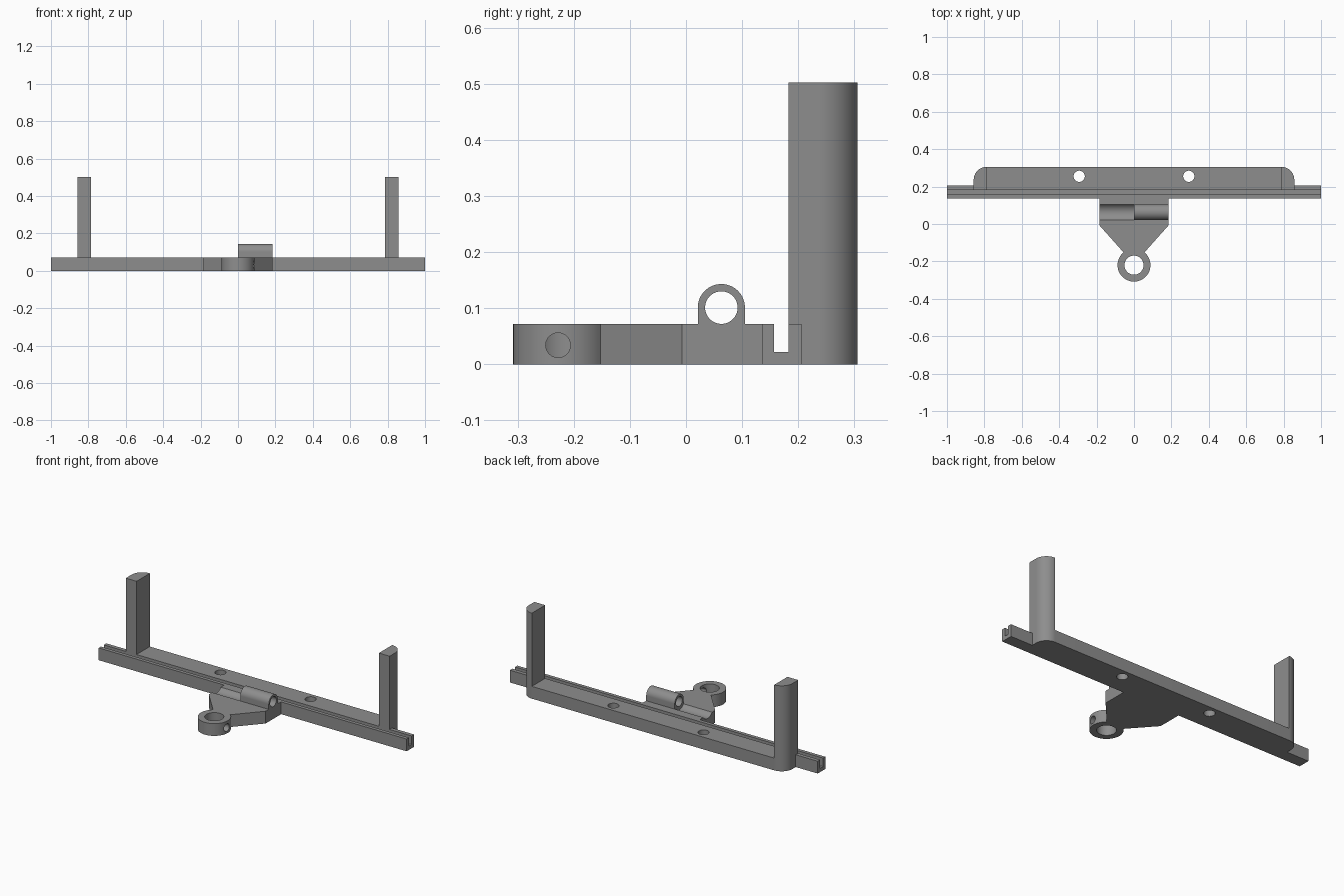
import bpy, bmesh, math
from mathutils import Matrix

if "Cube" in bpy.data.objects:
    bpy.data.objects.remove(bpy.data.objects["Cube"])

H = 0.072  # base thickness
grey = bpy.data.materials.new("grey plastic")
grey.diffuse_color = (0.27, 0.27, 0.27, 1)
grey.use_nodes = True
grey.node_tree.nodes["Principled BSDF"].inputs["Base Color"].default_value = grey.diffuse_color


def arc(cx, cy, r, a0, a1, n=24):
    """Points on an arc, angles in degrees."""
    return [(cx + r * math.cos(math.radians(a0 + (a1 - a0) * i / n)),
             cy + r * math.sin(math.radians(a0 + (a1 - a0) * i / n))) for i in range(n + 1)]


def extrude(name, outline, lo, hi, axis="Z"):
    """Extrude an (x, y) outline along z, or a (y, z) outline along x."""
    bm = bmesh.new()
    place = (lambda p: (p[0], p[1], lo)) if axis == "Z" else (lambda p: (lo, p[0], p[1]))
    face = bm.faces.new([bm.verts.new(place(p)) for p in outline])
    moved = bmesh.ops.extrude_face_region(bm, geom=[face])["geom"]
    step = (0, 0, hi - lo) if axis == "Z" else (hi - lo, 0, 0)
    bmesh.ops.translate(bm, vec=step, verts=[v for v in moved if isinstance(v, bmesh.types.BMVert)])
    bmesh.ops.recalc_face_normals(bm, faces=bm.faces)
    mesh = bpy.data.meshes.new(name)
    bm.to_mesh(mesh)
    bm.free()
    mesh.materials.append(grey)
    obj = bpy.data.objects.new(name, mesh)
    bpy.context.collection.objects.link(obj)
    return obj


def select(obj):
    bpy.ops.object.select_all(action="DESELECT")
    obj.select_set(True)
    bpy.context.view_layer.objects.active = obj


def drill(obj, cx, cy, r, lo, hi, axis="Z"):
    """Cut a round hole along z or x."""
    cutter = extrude("hole_cutter", arc(cx, cy, r, 0, 360, 48)[:-1], lo, hi, axis)
    cutter.hide_render = True
    mod = obj.modifiers.new("hole", "BOOLEAN")
    mod.operation, mod.solver, mod.object = "DIFFERENCE", "EXACT", cutter
    select(obj)
    bpy.ops.object.modifier_apply(modifier=mod.name)
    bpy.data.objects.remove(cutter)


def smooth(obj):
    select(obj)
    bpy.ops.object.shade_smooth_by_angle(angle=math.radians(30))


# Slotted rail running the full width
rail = extrude("slotted_rail", [(0.136, 0), (0.206, 0), (0.206, H), (0.183, H),
                                (0.183, 0.022), (0.157, 0.022), (0.157, H), (0.136, H)], -1, 1, "X")

# Back bar with rounded rear corners and two screw holes
R, XO, YB = 0.07, 0.857, 0.306
bar = extrude("back_bar", [(-XO, 0.206), (XO, 0.206)]
              + arc(XO - R, YB - R, R, 0, 90) + arc(R - XO, YB - R, R, 90, 180), 0, H)
for x in (-0.293, 0.293):
    drill(bar, x, 0.255, 0.03, -0.1, 0.2)

# Upright posts at both ends of the bar
posts = []
for side, name in ((-1, "left_post"), (1, "right_post")):
    shape = [(XO - R, 0.183), (XO, 0.183)] + arc(XO - R, YB - R, R, 0, 90)
    posts.append(extrude(name, [(side * x, y) for x, y in shape], H, 0.502))

# Tapered plate ending in a ring eye
CY, RO = -0.22, 0.088
a = math.degrees(math.asin(0.068 / RO))
plate = extrude("tapered_plate_with_eye", [(0.185, 0.136), (-0.185, 0.136), (-0.185, -0.007)]
                + arc(0, CY, RO, 180 - a, 360 + a, 48) + [(0.185, -0.007)], 0, H)
drill(plate, 0, CY, 0.051, -0.1, 0.2)
# Side screw hole through the right wall of the eye
drill(plate, -0.228, 0.034, 0.022, 0, 0.2, "X")
# Clearance groove beside the hinge barrel
drill(plate, 0.063, 0.101, 0.05, -0.3, 0, "X")

# Hinge barrel on the right half
barrel = extrude("hinge_barrel", [(0.021, H - 0.004), (0.105, H - 0.004)]
                 + arc(0.063, 0.101, 0.042, 0, 180, 32), 0, 0.185, "X")
drill(barrel, 0.063, 0.101, 0.029, -0.1, 0.3, "X")

for part in [rail, bar, plate, barrel] + posts:
    smooth(part)
